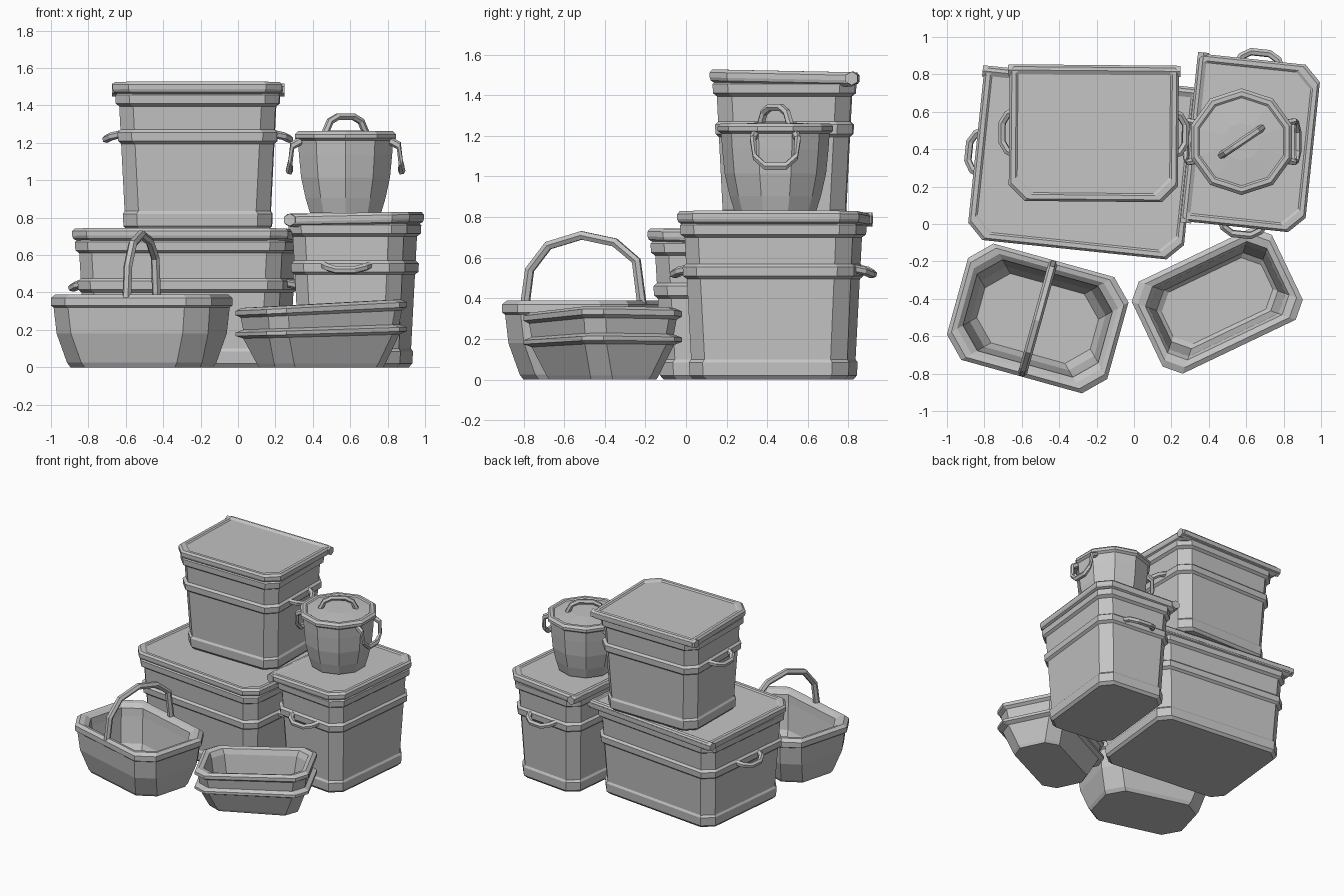
import bpy, bmesh
from math import radians, cos, sin, pi
from mathutils import Matrix, Vector

cube = bpy.data.objects.get("Cube")
if cube:
    bpy.data.objects.remove(cube)

grey = bpy.data.materials.new("light grey")
grey.use_nodes = True
COLOUR = (0.55, 0.55, 0.55, 1)
grey.diffuse_color = COLOUR
grey.node_tree.nodes["Principled BSDF"].inputs["Base Color"].default_value = COLOUR


def placement(x, y, z, turn):
    return Matrix.Translation((x, y, z)) @ Matrix.Rotation(radians(turn), 4, 'Z')


def link(name, data, place):
    ob = bpy.data.objects.new(name, data)
    data.materials.append(grey)
    ob.matrix_world = place
    bpy.context.collection.objects.link(ob)
    return ob


def loft(name, rings, place):
    """Skin a stack of equal rings and cap both ends."""
    bm = bmesh.new()
    loops = [[bm.verts.new(p) for p in ring] for ring in rings]
    n = len(loops[0])
    for low, high in zip(loops, loops[1:]):
        for i in range(n):
            j = (i + 1) % n
            bm.faces.new((low[i], low[j], high[j], high[i]))
    bm.faces.new(loops[0][::-1])
    bm.faces.new(loops[-1])
    me = bpy.data.meshes.new(name)
    bm.to_mesh(me)
    bm.free()
    return link(name, me, place)


def box_ring(w, d, front, back, off, z, tilt=(0, 0)):
    """Rectangle with cut corners, grown by off; tilt slopes it along x and y."""
    a, b = w / 2 + off, d / 2 + off
    pts = [(-a + front, -b), (a - front, -b), (a, -b + front), (a, b - back),
           (a - back, b), (-a + back, b), (-a, b - back), (-a, -b + front)]
    return [(x, y, z + tilt[0] * x + tilt[1] * y) for x, y in pts]


def tube(name, points, radius, place, sides=6):
    """Sweep a small polygon along a path."""
    pts = [Vector(p) for p in points]
    normal = (pts[1] - pts[0]).cross(pts[-1] - pts[0])
    if normal.length < 1e-6:
        normal = Vector((0, 0, 1))
    normal.normalize()
    rings = []
    for i, p in enumerate(pts):
        along = (pts[min(i + 1, len(pts) - 1)] - pts[max(i - 1, 0)]).normalized()
        side = normal.cross(along)
        rings.append([p + radius * (cos(2 * pi * k / sides) * normal
                                    + sin(2 * pi * k / sides) * side)
                      for k in range(sides)])
    return loft(name, rings, place)


def trunk(name, x, y, z, turn, w, d, h, mid):
    """Tapered trunk: banded body, hinged lid, hinge bar and two side handles."""
    place = placement(x, y, z, turn)
    top = h - 0.065
    # Body bands as (height, extra width)
    bands = [(0, -0.012), (0.02, 0.004), (0.085, 0.004), (0.1, -0.006),
             (mid - 0.04, -0.006), (mid - 0.025, 0.01), (mid + 0.02, 0.01),
             (mid + 0.035, -0.006), (top - 0.07, -0.006), (top - 0.055, 0.012),
             (top - 0.01, 0.012), (top, 0)]

    def wall(height):
        return -0.062 + 0.04 * height / h

    loft(name + "_body", [box_ring(w, d, 0.075, 0.075, wall(t) + grow, t)
                          for t, grow in bands], place)
    # Lid with a raised border
    lid = [(-0.03, -0.015), (-0.005, 0), (0, 0.015), (0, 0.04), (-0.012, 0.055),
           (-0.035, 0.055), (-0.045, 0.046)]
    loft(name + "_lid", [box_ring(w, d, 0.085, 0.012, off, top + t, (0, -0.02))
                         for off, t in lid], place)
    # Hinge bar along the back edge
    tube(name + "_hinge_bar", [(s * (w / 2 + 0.008), d / 2 - 0.03, top + 0.018)
                               for s in (-1, 1)], 0.034, place)
    # Side handles
    for s, label in ((-1, "right"), (1, "left")):
        edge = w / 2 + wall(mid)
        path = [(0, -0.12, 0.01), (0.045, -0.1, 0), (0.075, -0.05, -0.015),
                (0.075, 0.05, -0.015), (0.045, 0.1, 0), (0, 0.12, 0.01)]
        tube(f"{name}_{label}_handle",
             [(s * (edge + px), py, mid + pz) for px, py, pz in path], 0.021, place)


trunk("low_trunk", -0.27, 0.325, 0, -6, 1.16, 0.93, 0.745, 0.44)
trunk("tall_trunk", -0.215, 0.485, 0.735, -0.5, 0.905, 0.73, 0.795, 0.5)
trunk("side_trunk", 0.625, 0.43, 0, 84, 0.9, 0.665, 0.835, 0.535)

# Round pot with lid
POT = placement(0.575, 0.44, 0.825, 0)


def circle(r, z, sides=10):
    return [(r * cos(2 * pi * (k + 0.5) / sides), r * sin(2 * pi * (k + 0.5) / sides), z)
            for k in range(sides)]


loft("pot_body", [circle(r, z) for r, z in
                  [(0.2, 0), (0.225, 0.08), (0.25, 0.19), (0.262, 0.31), (0.268, 0.4)]], POT)
loft("pot_lid", [circle(r, z) for r, z in
                 [(0.265, 0.385), (0.285, 0.4), (0.285, 0.42), (0.268, 0.437),
                  (0.245, 0.437), (0.235, 0.43), (0.1, 0.44)]], POT)
tube("pot_lid_handle", [(-0.13, 0, 0.43), (-0.1, 0, 0.49), (-0.05, 0, 0.515),
                        (0.05, 0, 0.515), (0.1, 0, 0.49), (0.13, 0, 0.43)],
     0.02, POT @ Matrix.Rotation(radians(34), 4, 'Z'))
for s, label in ((-1, "right"), (1, "left")):
    tube(f"pot_{label}_handle",
         [(s * px, py, pz) for px, py, pz in
          [(0.24, -0.1, 0.385), (0.285, -0.11, 0.36), (0.295, -0.1, 0.27), (0.3, -0.05, 0.225),
           (0.3, 0.05, 0.225), (0.295, 0.1, 0.27), (0.285, 0.11, 0.36), (0.24, 0.1, 0.385)]],
         0.021, POT)

# Carrying basket: outer wall, rim, then inside wall and floor
BASKET = placement(-0.515, -0.505, 0, -15.5)
wall = [(-0.085, 0), (-0.07, 0.025), (-0.025, 0.18), (-0.012, 0.32), (0, 0.33), (0, 0.37),
        (-0.02, 0.39), (-0.045, 0.385), (-0.07, 0.36), (-0.075, 0.3), (-0.1, 0.1), (-0.13, 0.04)]
loft("carrying_basket", [box_ring(0.89, 0.645, 0.11, 0.11, off, z) for off, z in wall], BASKET)
tube("basket_handle", [(0, -0.3, 0.36), (0, -0.275, 0.54), (0, -0.18, 0.66), (0, -0.01, 0.71),
                       (0, 0.16, 0.675), (0, 0.27, 0.585), (0, 0.3, 0.36)], 0.024, BASKET)

# Open tray with two ridges
TRAY = placement(0.445, -0.41, 0, 25.5)
wall = [(-0.095, 0), (-0.085, 0.02), (-0.03, 0.165), (0, 0.18), (0, 0.2), (-0.03, 0.215),
        (-0.02, 0.285), (0, 0.3), (0, 0.325), (-0.025, 0.34), (-0.055, 0.33),
        (-0.07, 0.29), (-0.1, 0.06), (-0.12, 0.04)]
loft("open_tray", [box_ring(0.83, 0.545, 0.08, 0.08, off, z, (0.05 * z / 0.34, -0.02 * z / 0.34))
                   for off, z in wall], TRAY)
